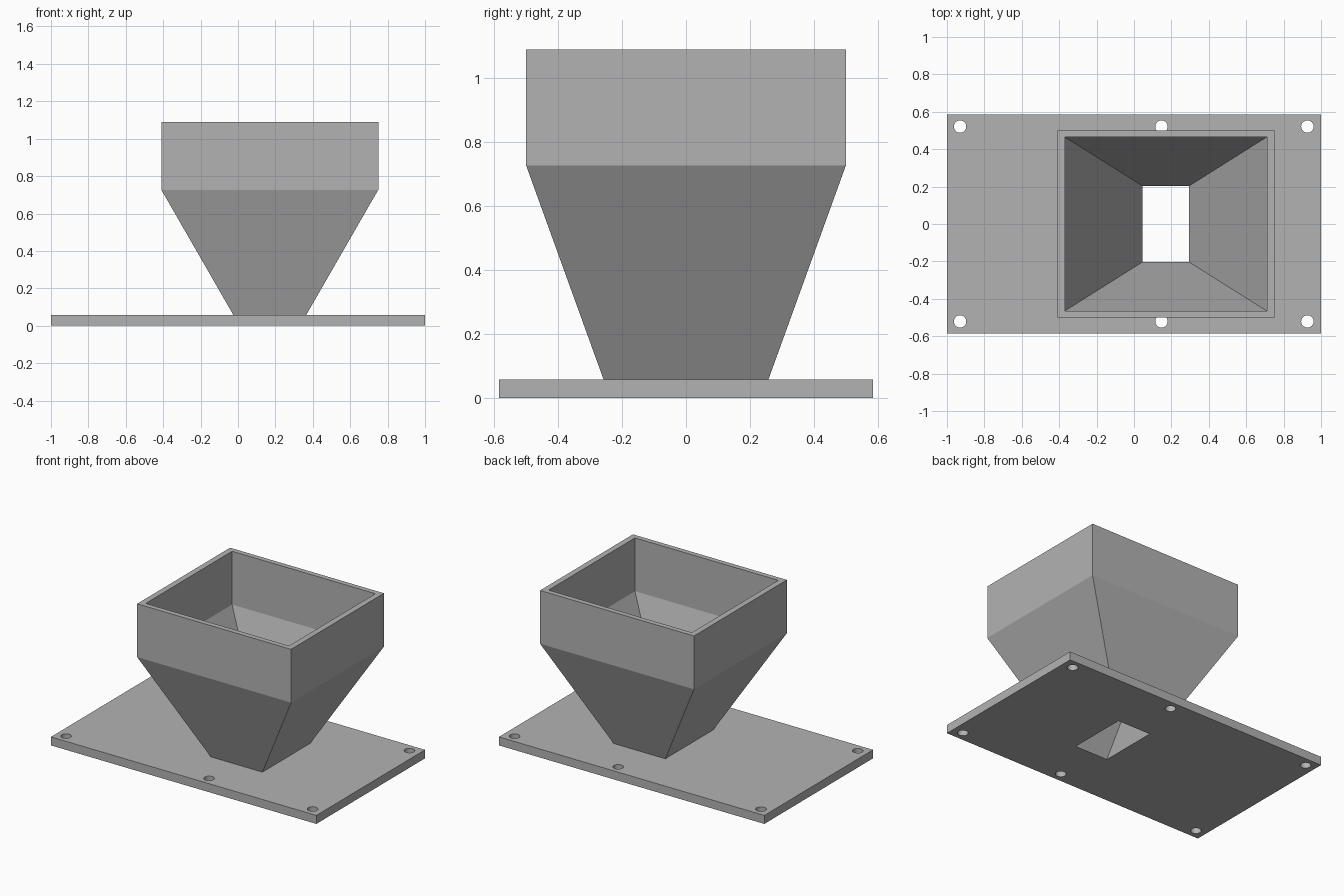
import bpy
import bmesh
from mathutils import Matrix

if "Cube" in bpy.data.objects:
    bpy.data.objects.remove(bpy.data.objects["Cube"])

CX = 0.17                      # hopper centre along x
PLATE = (1.0, 0.585, 0.058)    # half length, half width, thickness
FOLD, TOP = 0.727, 1.09        # heights of the cone's upper edge and the rim
INNER_TOP, INNER_LOW = (0.54, 0.465), (0.124, 0.203)

grey = bpy.data.materials.new("plain grey")
grey.use_nodes = True
COLOUR = (0.45, 0.45, 0.45, 1)
grey.diffuse_color = COLOUR
grey.node_tree.nodes["Principled BSDF"].inputs["Base Color"].default_value = COLOUR


def add_object(name, bm):
    bmesh.ops.recalc_face_normals(bm, faces=bm.faces)
    mesh = bpy.data.meshes.new(name)
    bm.to_mesh(mesh)
    bm.free()
    mesh.materials.append(grey)
    obj = bpy.data.objects.new(name, mesh)
    bpy.context.collection.objects.link(obj)
    return obj


def loft(bm, sections, cx, capped=False):
    """Join rectangular sections (half x, half y, z) into walls."""
    rings = [[bm.verts.new((cx + sx * hx, sy * hy, z))
              for sx, sy in ((-1, -1), (1, -1), (1, 1), (-1, 1))]
             for hx, hy, z in sections]
    for a, b in zip(rings, rings[1:]):
        for i in range(4):
            j = (i + 1) % 4
            bm.faces.new((a[i], a[j], b[j], b[i]))
    if capped:
        bm.faces.new(rings[0][::-1])
        bm.faces.new(rings[-1])


def inner_section(z):
    """Section of the sloping inner passage at height z."""
    t = z / FOLD
    return tuple(lo + (hi - lo) * t for lo, hi in zip(INNER_LOW, INNER_TOP)) + (z,)


# Mounting plate
bm = bmesh.new()
hx, hy, thick = PLATE
loft(bm, [(hx, hy, 0), (hx, hy, thick)], 0, capped=True)
plate = add_object("mounting_plate", bm)

# Cutter for the outlet and the six screw holes
bm = bmesh.new()
loft(bm, [inner_section(-0.05), inner_section(0.11)], CX, capped=True)
for x in (-0.93, 0.147, 0.927):
    for y in (-0.521, 0.521):
        bmesh.ops.create_cone(bm, cap_ends=True, segments=32, radius1=0.033,
                              radius2=0.033, depth=0.2,
                              matrix=Matrix.Translation((x, y, 0.03)))
cutter = add_object("hole_cutter", bm)
cutter.hide_render = True

cut = plate.modifiers.new("holes", 'BOOLEAN')
cut.operation = 'DIFFERENCE'
cut.solver = 'EXACT'
cut.object = cutter
bpy.context.view_layer.update()
evaluated = plate.evaluated_get(bpy.context.evaluated_depsgraph_get())
cut_mesh = bpy.data.meshes.new_from_object(evaluated)
plate.modifiers.clear()
plate.data = cut_mesh
bpy.data.objects.remove(cutter)

# Smooth only the round hole walls
bpy.context.view_layer.objects.active = plate
plate.select_set(True)
bpy.ops.object.shade_smooth_by_angle()

# Hopper: sloping outer walls, straight collar, flat rim, inner passage
bm = bmesh.new()
loft(bm, [(0.195, 0.258, thick), (0.58, 0.5, FOLD), (0.58, 0.5, TOP),
          INNER_TOP + (TOP,), INNER_TOP + (FOLD,), inner_section(thick)], CX)
add_object("hopper", bm)
